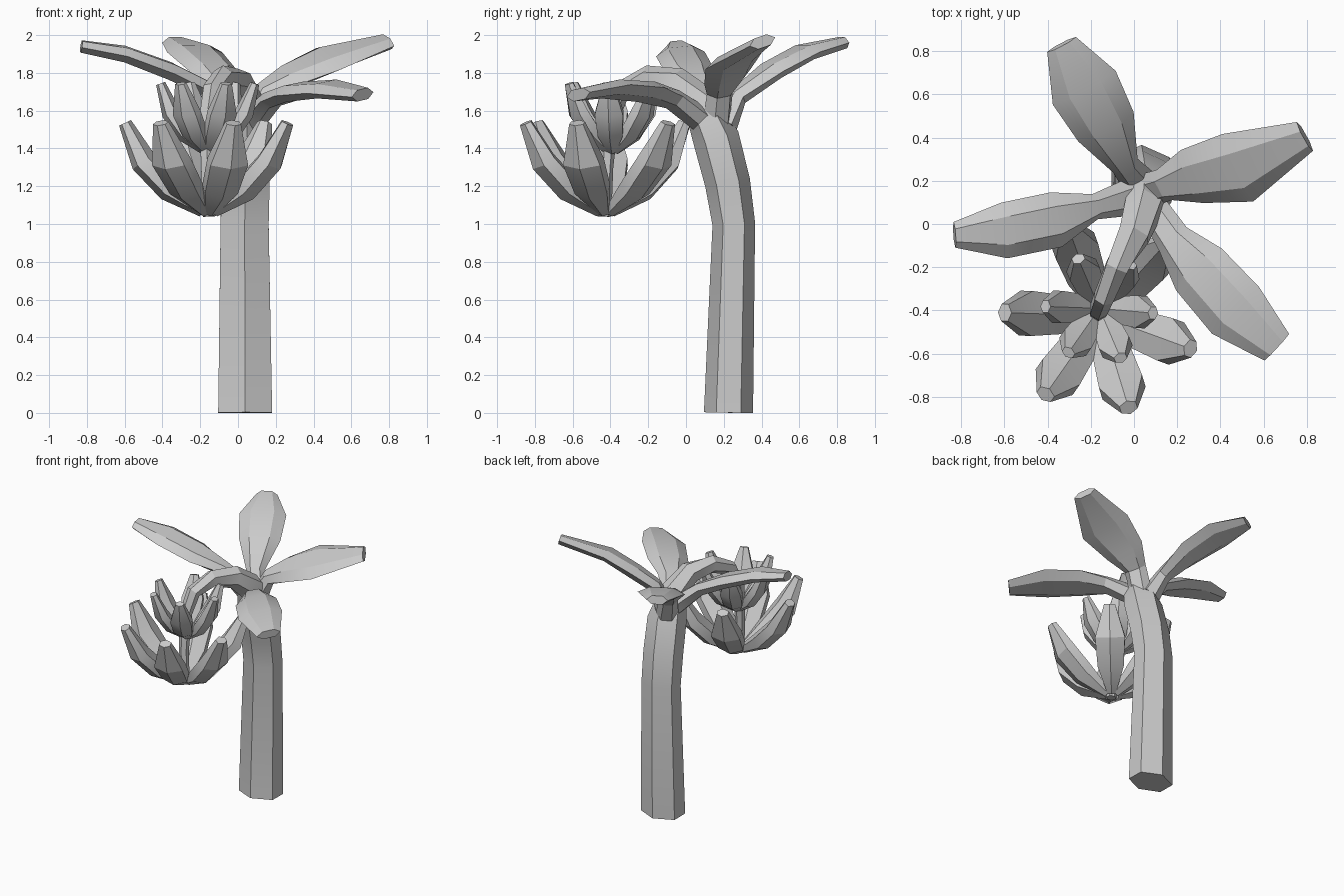
import bpy, bmesh, math
from mathutils import Vector

old = bpy.data.objects.get("Cube")
if old:
    bpy.data.objects.remove(old, do_unlink=True)

grey = bpy.data.materials.new("plain grey")
grey.use_nodes = True
COLOUR = (0.6, 0.6, 0.6, 1)
grey.diffuse_color = COLOUR
grey.node_tree.nodes["Principled BSDF"].inputs["Base Color"].default_value = COLOUR


def loft(name, path, widths, depths, side, phase):
    """Six-sided tube along a path, with its own half width and depth per ring."""
    pts = [Vector(p) for p in path]
    bm = bmesh.new()
    rings = []
    for i, p in enumerate(pts):
        ahead = pts[min(i + 1, len(pts) - 1)] - p
        behind = p - pts[max(i - 1, 0)]
        along = (ahead.normalized() + behind.normalized()).normalized()
        across = (side - along * side.dot(along)).normalized()
        normal = across.cross(along)
        ring = []
        for k in range(6):
            a = math.radians(phase + 60 * k)
            v = p + across * widths[i] * math.cos(a) + normal * depths[i] * math.sin(a)
            v.z = max(v.z, 0)
            ring.append(bm.verts.new(v))
        rings.append(ring)
    for a, b in zip(rings, rings[1:]):
        for k in range(6):
            n = (k + 1) % 6
            bm.faces.new((a[k], a[n], b[n], b[k]))
    bm.faces.new(rings[0][::-1])
    bm.faces.new(rings[-1])
    bmesh.ops.recalc_face_normals(bm, faces=bm.faces)
    mesh = bpy.data.meshes.new(name)
    bm.to_mesh(mesh)
    bm.free()
    mesh.materials.append(grey)
    obj = bpy.data.objects.new(name, mesh)
    bpy.context.collection.objects.link(obj)
    bpy.ops.object.select_all(action="DESELECT")
    obj.select_set(True)
    bpy.context.view_layer.objects.active = obj
    bpy.ops.object.shade_smooth_by_angle(angle=math.radians(25))
    return obj


# Trunk, narrowing into the arching fruit stalk that hangs down at the front
loft("trunk_and_fruit_stalk",
     [(.038, .225, 0), (.035, .253, 1), (.04, .22, 1.22), (.05, .16, 1.45),
      (.045, .08, 1.64), (0, -.05, 1.75), (-.08, -.2, 1.775),
      (-.14, -.34, 1.71), (-.165, -.4, 1.56), (-.165, -.42, 1.3), (-.155, -.43, 1.04)],
     [.165, .147, .147, .143, .095, .08, .06, .05, .045, .035, .035],
     [.13, .113, .12, .123, .1, .08, .065, .05, .045, .035, .035], Vector((1, 0, 0)), 30)

# Leaves: stalk and blade path outwards, half widths, sideways tilt
leaves = {
    "back_leaf": ([(.02, .2, 1.52), (-.04, .27, 1.67), (-.13, .45, 1.81), (-.23, .63, 1.91),
                   (-.335, .83, 1.96)], [.08, .065, .145, .165, .075], 0),
    "left_leaf": ([(.07, .16, 1.55), (.14, .18, 1.7), (.27, .22, 1.78), (.48, .26, 1.875),
                   (.79, .405, 1.965)], [.08, .08, .14, .18, .08], .35),
    "right_leaf": ([(0, .13, 1.56), (-.18, .08, 1.72), (-.36, .02, 1.81), (-.6, -.03, 1.9),
                    (-.83, -.05, 1.94)], [.09, .06, .13, .13, .06], -.12),
    "front_leaf": ([(.07, .1, 1.54), (.18, -.07, 1.66), (.3, -.21, 1.7), (.47, -.4, 1.715),
                    (.66, -.57, 1.685)], [.07, .085, .145, .155, .085], .15),
}
for name, (path, widths, tilt) in leaves.items():
    out = Vector(path[-1]) - Vector(path[1])
    side = Vector((-out.y, out.x, 0)).normalized() + Vector((0, 0, tilt))
    loft(name, path, widths, [.07, .05, .05, .045, .035], side, 0)


# Fruit hands: a ring of curved fingers around the stalk
def fruit_hand(name, centre, angles, reach, height, girth):
    profile = [(.03, .035), (.2, .155), (.335, .3), (.43, .505)]
    for n, deg in enumerate(angles):
        a = math.radians(deg)
        out = Vector((math.cos(a), math.sin(a), 0))
        path = [Vector(centre) + out * r * reach + Vector((0, 0, z * height)) for r, z in profile]
        loft(f"{name}_{n + 1}", path, [w * girth for w in (.035, .105, .12, .045)],
             [d * girth for d in (.03, .07, .07, .035)], Vector((-out.y, out.x, 0)), 30)


fruit_hand("lower_fruit", (-.155, -.425, 1.03), [178, 235, 287, 340, 48, 110], 1.03, 1, 1)
fruit_hand("upper_fruit", (-.16, -.39, 1.36), [178, 235, 293, 355, 55, 113], .58, .76, .72)
